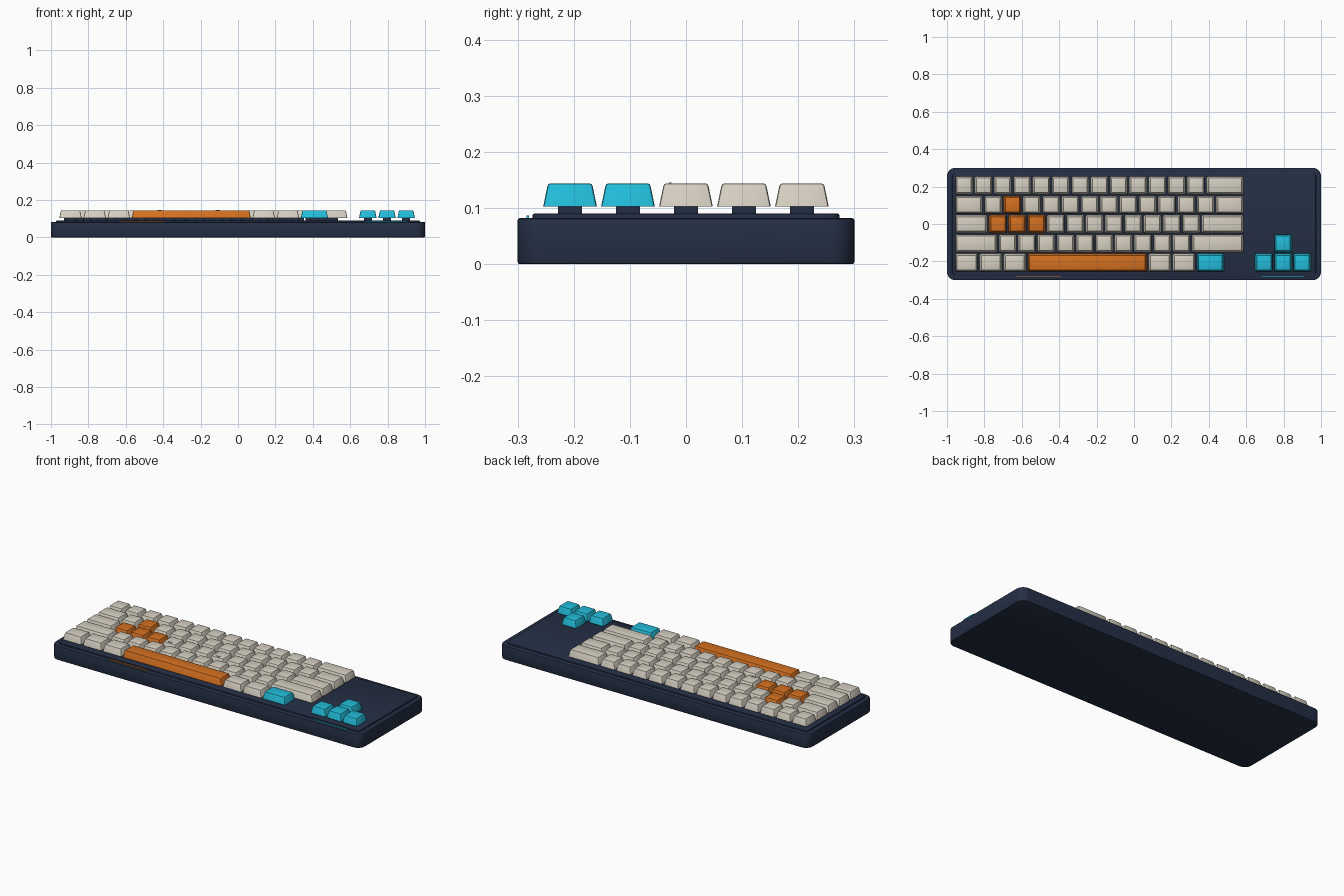
import bpy, bmesh, math

if "Cube" in bpy.data.objects:
    bpy.data.objects.remove(bpy.data.objects["Cube"])

def material(name, r, g, b):
    m = bpy.data.materials.new(name)
    lin = [((c / 255 + 0.055) / 1.055) ** 2.4 for c in (r, g, b)]
    m.diffuse_color = (*lin, 1)
    m.use_nodes = True
    m.node_tree.nodes["Principled BSDF"].inputs["Base Color"].default_value = m.diffuse_color
    return m

NAVY = material("navy", 36, 47, 69)
CREAM = material("cream", 214, 207, 193)
ORANGE = material("orange", 212, 112, 32)
CYAN = material("cyan", 34, 188, 217)

U = 0.1033          # key pitch
LEFT = -0.96        # left side of the main block
GAP = 0.0095

def finish(bm, name, mat):
    me = bpy.data.meshes.new(name)
    bm.to_mesh(me)
    bm.free()
    me.materials.append(mat)
    ob = bpy.data.objects.new(name, me)
    bpy.context.collection.objects.link(ob)
    bpy.ops.object.select_all(action='DESELECT')
    ob.select_set(True)
    bpy.context.view_layer.objects.active = ob
    bpy.ops.object.shade_smooth_by_angle(angle=math.radians(35))
    return ob

def box(bm, cx, cy, z0, z1, w, d, inset=0.0):
    """Box, optionally narrowed at the top; returns its vertices."""
    vs = bmesh.ops.create_cube(bm, size=1)['verts']
    for v in vs:
        top = v.co.z > 0
        t = 2 * inset if top else 0
        v.co = (cx + v.co.x * (w - t), cy + v.co.y * (d - t), z1 if top else z0)
    return vs

def slab(name, w, d, z0, z1, radius, edge, mat):
    """Rounded rectangle with softened rims."""
    bm = bmesh.new()
    box(bm, 0, 0, z0, z1, w, d)
    upright = [e for e in bm.edges if abs(e.verts[0].co.z - e.verts[1].co.z) > 1e-4]
    bmesh.ops.bevel(bm, geom=upright, offset=radius, segments=8, profile=0.5, affect='EDGES')
    rims = [e for e in bm.edges if abs(e.verts[0].co.z - e.verts[1].co.z) < 1e-5]
    bmesh.ops.bevel(bm, geom=rims, offset=edge, segments=2, profile=0.5, affect='EDGES')
    return finish(bm, name, mat)

def key(name, cx, cy, w, mat):
    """Tapered keycap with rounded sides and top."""
    bm = bmesh.new()
    box(bm, cx, cy, 0.103, 0.144, w, 0.0955, 0.0085)
    soft = [e for e in bm.edges if max(v.co.z for v in e.verts) > 0.14]
    bmesh.ops.bevel(bm, geom=soft, offset=0.005, segments=2, profile=0.5, affect='EDGES')
    finish(bm, name, mat)
    # switch stem
    bm = bmesh.new()
    box(bm, cx, cy, 0.086, 0.106, 0.043, 0.043)
    finish(bm, name + "_stem", NAVY)

# Case and top plate
slab("case", 2.0, 0.6, 0, 0.082, 0.045, 0.004, NAVY)
slab("plate", 1.945, 0.547, 0.078, 0.09, 0.02, 0.003, NAVY)

# Main block: key widths per row, back to front
rows = [
    [1] * 13 + [2],
    [1.5] + [1] * 12 + [1.5],
    [1.75] + [1] * 11 + [2.25],
    [2.25] + [1] * 10 + [2.75],
    [1.25] * 3 + [6.25] + [1.25] * 2 + [1.5],
]
accents = {(1, 2): ORANGE, (2, 1): ORANGE, (2, 2): ORANGE, (2, 3): ORANGE,
           (4, 3): ORANGE, (4, 6): CYAN}
for r, widths in enumerate(rows):
    x = LEFT
    y = 0.2065 - r * 0.1033
    for i, w in enumerate(widths):
        cx = x + w * U / 2
        key(f"key_row{r + 1}_{i + 1}", cx, y, w * U - GAP, accents.get((r, i), CREAM))
        # homing bars
        if r == 2 and i in (4, 7):
            bm = bmesh.new()
            box(bm, cx, y - 0.028, 0.142, 0.1465, 0.026, 0.005, 0.001)
            finish(bm, f"homing_bar_{i}", CREAM)
        x += w * U

# Arrow cluster
for name, cx, cy in (("left", 0.694, -0.2067), ("down", 0.797, -0.2067),
                     ("right", 0.899, -0.2067), ("up", 0.797, -0.1034)):
    key("arrow_key_" + name, cx, cy, U - GAP, CYAN)

# Thin accent strips along the front rim
for name, x0, x1, mat in (("orange_strip", -0.63, -0.39, ORANGE),
                          ("cyan_strip", 0.685, 0.905, CYAN)):
    bm = bmesh.new()
    box(bm, (x0 + x1) / 2, -0.282, 0.080, 0.0865, x1 - x0, 0.005)
    finish(bm, name, mat)
